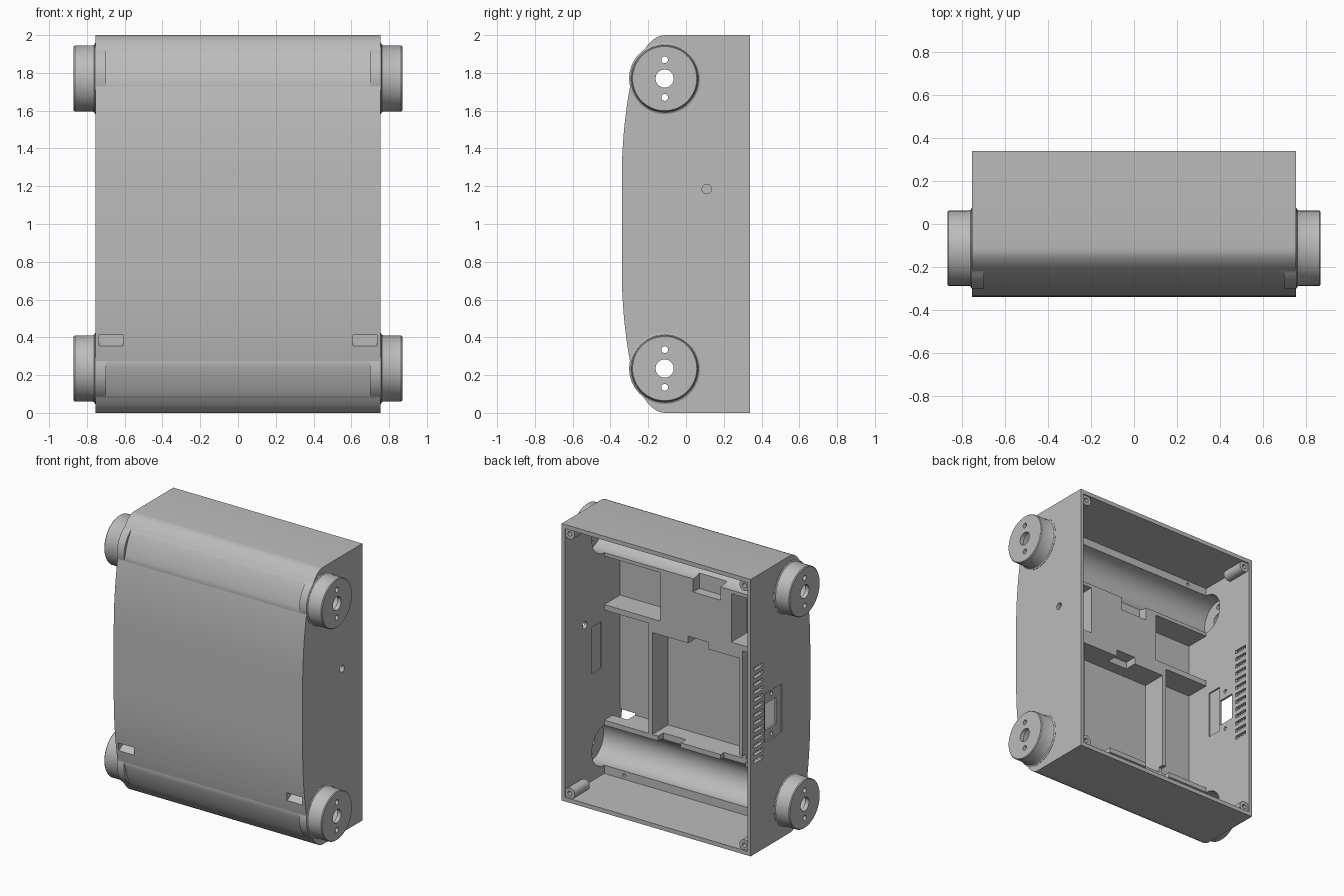
import bpy, bmesh, math
from mathutils import Matrix, Vector
from mathutils.geometry import interpolate_bezier

if "Cube" in bpy.data.objects:
    bpy.data.objects.remove(bpy.data.objects["Cube"])

grey = bpy.data.materials.new("matte grey")
grey.use_nodes = True
colour = (0.5, 0.5, 0.5, 1)
grey.diffuse_color = colour
grey.node_tree.nodes["Principled BSDF"].inputs["Base Color"].default_value = colour

HALF_X, WALL, BACK = 0.755, 0.025, 0.34
INNER = HALF_X - WALL
LEDGE = -0.11              # depth of the interior ledge plane
TUBE_Y = -0.113
TUBE_Z = (0.235, 1.77)
SIDES = (-1, 1)


def make(name, bm):
    bmesh.ops.recalc_face_normals(bm, faces=bm.faces)
    mesh = bpy.data.meshes.new(name)
    bm.to_mesh(mesh)
    bm.free()
    mesh.materials.append(grey)
    obj = bpy.data.objects.new(name, mesh)
    bpy.context.collection.objects.link(obj)
    return obj


def add_box(bm, x, y, z, tilt=0):
    centre = Vector([(a + b) / 2 for a, b in (x, y, z)])
    size = [abs(b - a) for a, b in (x, y, z)]
    m = Matrix.Translation(centre) @ Matrix.Rotation(tilt, 4, "X") @ Matrix.Diagonal((*size, 1))
    bmesh.ops.create_cube(bm, size=1, matrix=m)


def add_cyl(bm, axis, centre, r, length, segs=64):
    turn = Matrix.Rotation(math.pi / 2, 4, "Y" if axis == "X" else "X")
    bmesh.ops.create_cone(bm, cap_ends=True, segments=segs, radius1=r, radius2=r,
                          depth=length, matrix=Matrix.Translation(centre) @ turn)


def combine(target, bm, operation="DIFFERENCE"):
    tool = make("cutter", bm)
    tool.hide_render = True
    mod = target.modifiers.new("cut", "BOOLEAN")
    mod.operation, mod.object, mod.solver = operation, tool, "EXACT"
    bpy.ops.object.select_all(action="DESELECT")
    bpy.context.view_layer.objects.active = target
    target.select_set(True)
    bpy.ops.object.modifier_apply(modifier=mod.name)
    bpy.data.objects.remove(tool)


def cut_box(x, y, z, tilt=0):
    bm = bmesh.new()
    add_box(bm, x, y, z, tilt)
    combine(case, bm)


def smooth(obj):
    bpy.ops.object.select_all(action="DESELECT")
    bpy.context.view_layer.objects.active = obj
    obj.select_set(True)
    bpy.ops.object.shade_smooth_by_angle(angle=math.radians(30))


# Case: bowed side profile extruded across the width
corner = interpolate_bezier(*[Vector(p) for p in ((-.11, 2), (-.2, 2), (-.265, 1.86), (-.29, 1.76))], 16)
bow = interpolate_bezier(*[Vector(p) for p in ((-.29, 1.76), (-.315, 1.64), (-.34, 1.45), (-.34, 1.25))], 12)
upper = [Vector((BACK, 2))] + corner + bow[1:]
outline = upper + [Vector((p.x, 2 - p.y)) for p in reversed(upper)]
bm = bmesh.new()
face = bm.faces.new([bm.verts.new((-HALF_X, p.x, p.y)) for p in outline])
grown = bmesh.ops.extrude_face_region(bm, geom=[face])["geom"]
bmesh.ops.translate(bm, vec=(2 * HALF_X, 0, 0), verts=[v for v in grown if isinstance(v, bmesh.types.BMVert)])
case = make("case", bm)

# Wheel hubs: turned discs with a flared foot and a softened rim
hub_profile = ((.7, .188), (.757, .188), (.762, .179), (.77, .175), (.864, .175), (.87, .17))
for side in SIDES:
    for z in TUBE_Z:
        bm = bmesh.new()
        rings = []
        for x, r in hub_profile:
            rings.append([bm.verts.new((side * x, TUBE_Y + r * math.cos(a), z + r * math.sin(a)))
                          for a in [math.tau * i / 64 for i in range(64)]])
        for a, b in zip(rings, rings[1:]):
            for i in range(64):
                bm.faces.new((a[i - 1], a[i], b[i], b[i - 1]))
        bm.faces.new(rings[0])
        bm.faces.new(rings[-1])
        combine(case, bm, "UNION")

# Main cavity, open at the back
cut_box((-INNER, INNER), (LEDGE, BACK + .1), (.03, 1.97))

# Axle troughs and the holes in the hub faces
for z in TUBE_Z:
    bm = bmesh.new()
    add_cyl(bm, "X", (0, TUBE_Y, z), .145, 1.68)
    combine(case, bm)
    bm = bmesh.new()
    for dz, r in ((0, .048), (.1, .018), (-.1, .018)):
        add_cyl(bm, "X", (0, TUBE_Y, z + dz), r, 2, 32)
    combine(case, bm)

# Central bay, with notches in the shelf and the lower lip
FLOOR = -0.29
cut_box((-.345, .345), (FLOOR, 0), (.415, 1.15))
cut_box((-.1, .06), (-.2, 0), (1.1, 1.2))
cut_box((.12, .3), (-.17, 0), (.34, .45))
cut_box((-.4, -.2), (-.15, 0), (.34, .45))
# Notch at the top of the centre panel
cut_box((-.2, .02), (-.18, 0), (1.53, 1.68))

for side in SIDES:
    # Side bays below the shelf and compartments above it
    cut_box((side * .375, side * INNER), (FLOOR, 0), (.415, 1.21))
    cut_box((side * .285, side * INNER), (FLOOR, 0), (1.25, 1.6))
    # Sloping slot through the front
    cut_box((side * .61, side * .735), (-.42, -.17), (.367, .422), math.radians(30))
    # Shallow pocket inside the side wall
    cut_box((side * .7, side * (INNER + .01)), (-.08, .03), (.8, 1.14))

# Small holes in the ledges
bm = bmesh.new()
for side in SIDES:
    for z in (.058, 1.945):
        add_cyl(bm, "Y", (side * .57, LEDGE, z), .012, .06, 16)
combine(case, bm)

# Round hole in one side wall
bm = bmesh.new()
add_cyl(bm, "X", (HALF_X, .11, 1.185), .025, .2, 32)
combine(case, bm)

# Socket plate recess, window and screw holes in the other side wall
cut_box((-.8, -HALF_X + .01), (-.02, .18), (.76, 1.11))
cut_box((-.8, -.7), (.035, .16), (.84, 1.03))
bm = bmesh.new()
for z in (.79, 1.08):
    add_cyl(bm, "X", (-HALF_X, .09, z), .014, .2, 16)
combine(case, bm)

# Vent slots
bm = bmesh.new()
for i in range(13):
    z = .667 + i * .0557
    add_box(bm, (-.8, -.7), (.2, .305), (z - .013, z + .013))
combine(case, bm)
smooth(case)

# Corner screw posts with pilot holes
for side in SIDES:
    for end, z in (("lower", .062), ("upper", 1.938)):
        bm = bmesh.new()
        add_cyl(bm, "Y", (side * .698, .245, z), .04, .17, 32)
        post = make(f"{end}_screw_post_{'left' if side > 0 else 'right'}", bm)
        bm = bmesh.new()
        add_cyl(bm, "Y", (side * .698, .32, z), .016, .16, 24)
        combine(post, bm)
        smooth(post)
